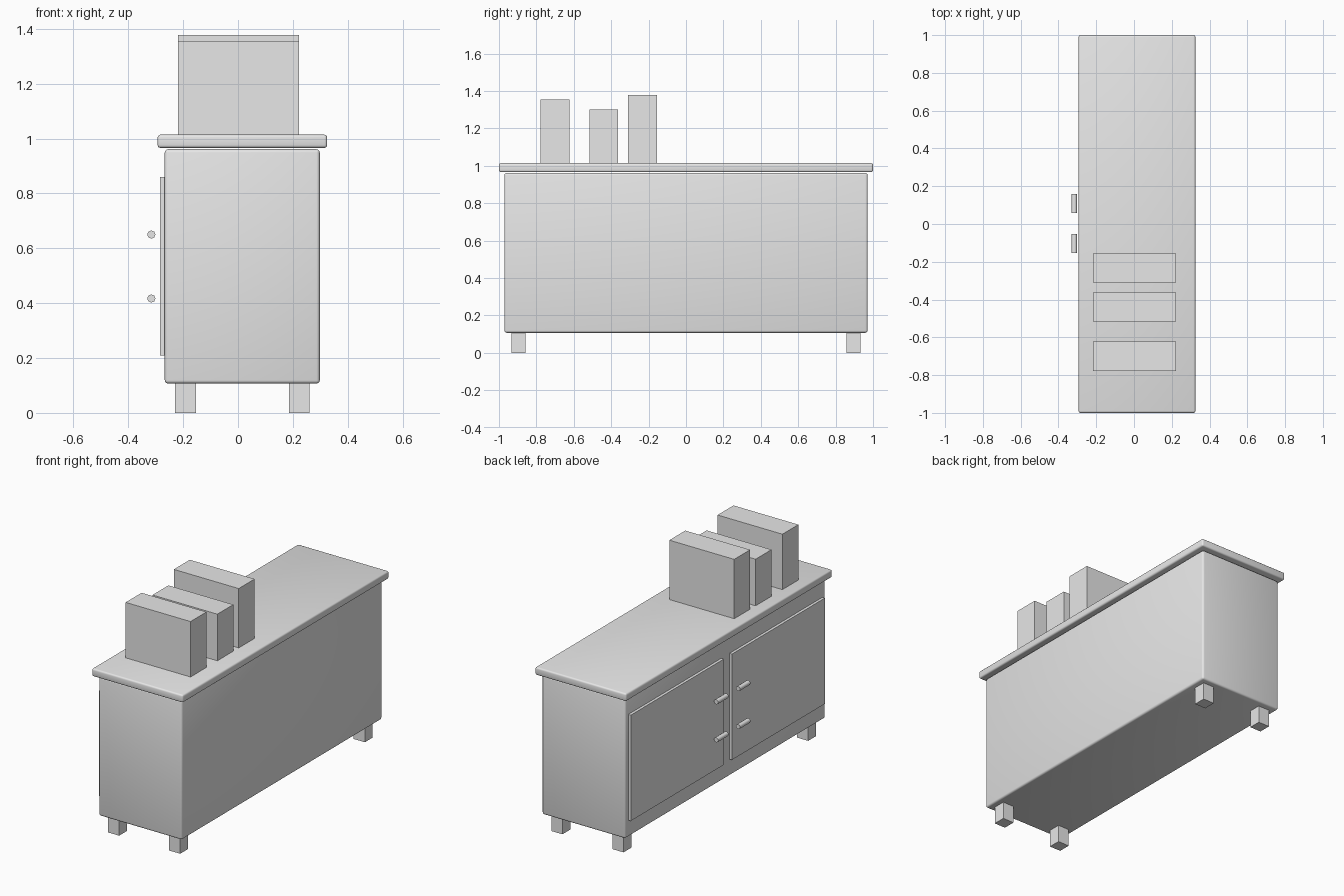
import bpy
import bmesh
import math
from mathutils import Matrix, Vector

if "Cube" in bpy.data.objects:
    bpy.data.objects.remove(bpy.data.objects["Cube"])

grey = bpy.data.materials.new("light_grey")
grey.diffuse_color = (0.8, 0.8, 0.8, 1.0)
grey.use_nodes = True
grey.node_tree.nodes["Principled BSDF"].inputs["Base Color"].default_value = grey.diffuse_color


def finish(name, bm, centre):
    mesh = bpy.data.meshes.new(name)
    bm.to_mesh(mesh)
    bm.free()
    mesh.materials.append(grey)
    ob = bpy.data.objects.new(name, mesh)
    ob.location = centre
    bpy.context.collection.objects.link(ob)
    return ob


def smooth(ob, angle):
    bpy.ops.object.select_all(action='DESELECT')
    ob.select_set(True)
    bpy.context.view_layer.objects.active = ob
    bpy.ops.object.shade_smooth_by_angle(angle=math.radians(angle))


def box(name, low, high, bevel=0.0):
    low, high = Vector(low), Vector(high)
    bm = bmesh.new()
    bmesh.ops.create_cube(bm, size=1.0, matrix=Matrix.Diagonal((*(high - low), 1.0)))
    if bevel:
        bmesh.ops.bevel(bm, geom=bm.edges[:], offset=bevel, segments=3,
                        profile=0.5, affect='EDGES')
    ob = finish(name, bm, (low + high) / 2)
    if bevel:
        smooth(ob, 35)
    return ob


def bar(name, centre, radius, length):
    # Bar lying along y
    bm = bmesh.new()
    bmesh.ops.create_cone(bm, cap_ends=True, segments=8, radius1=radius,
                          radius2=radius, depth=length,
                          matrix=Matrix.Rotation(math.pi / 2, 4, 'X'))
    smooth(finish(name, bm, centre), 50)


# Cabinet body and worktop
box("cabinet_body", (-0.267, -0.971, 0.107), (0.298, 0.971, 0.961), 0.012)
box("worktop", (-0.293, -1.0, 0.966), (0.325, 1.0, 1.014), 0.010)

# Square legs
for i, x in enumerate((-0.191, 0.223)):
    for j, y in enumerate((-0.895, 0.895)):
        box(f"leg_{i}_{j}", (x - 0.038, y - 0.038, 0), (x + 0.038, y + 0.038, 0.112))

# Two doors on the -x side, each with two handles
for side, label in ((-1, "right"), (1, "left")):
    y0, y1 = sorted((side * 0.04, side * 0.94))
    box(f"door_{label}", (-0.284, y0, 0.21), (-0.262, y1, 0.859))
    for level, z in (("lower", 0.417), ("upper", 0.65)):
        bar(f"handle_{label}_{level}", (-0.316, 0.003 + side * 0.106, z), 0.015, 0.1)

# Three boxes standing on the worktop
for i, (y, top) in enumerate(((-0.70, 1.354), (-0.44, 1.30), (-0.233, 1.378))):
    box(f"storage_box_{i + 1}", (-0.218, y - 0.077, 1.012), (0.222, y + 0.077, top))
